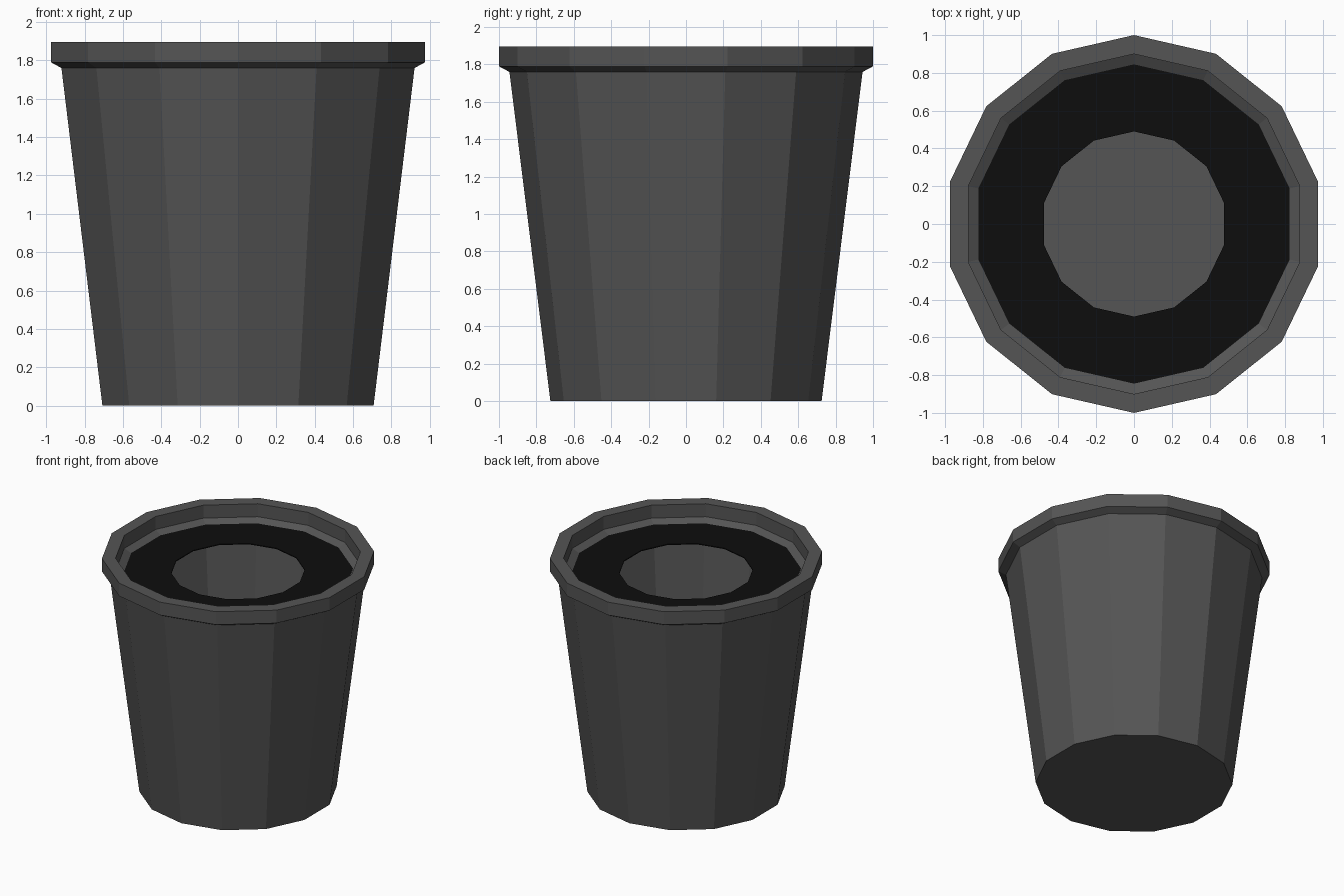
import bpy, bmesh
from math import sin, cos, tau

if "Cube" in bpy.data.objects:
    bpy.data.objects.remove(bpy.data.objects["Cube"])

SIDES = 14


def material(name, value):
    m = bpy.data.materials.new(name)
    m.diffuse_color = (value, value, value, 1)
    m.use_nodes = True
    m.node_tree.nodes["Principled BSDF"].inputs["Base Color"].default_value = m.diffuse_color
    return m


def lathe(name, profile, mat, closed=False, caps=()):
    """Spin (radius, z) points into a flat 14-sided solid, a corner on the y axis."""
    bm = bmesh.new()
    rings = [[bm.verts.new((r * sin(tau * i / SIDES), r * cos(tau * i / SIDES), z))
              for i in range(SIDES)] for r, z in profile]
    pairs = list(zip(rings, rings[1:]))
    if closed:
        pairs.append((rings[-1], rings[0]))
    for a, b in pairs:
        for i in range(SIDES):
            j = (i + 1) % SIDES
            bm.faces.new((a[i], a[j], b[j], b[i]))
    for c in caps:
        bm.faces.new(rings[c])
    bmesh.ops.recalc_face_normals(bm, faces=bm.faces)
    mesh = bpy.data.meshes.new(name)
    bm.to_mesh(mesh)
    bm.free()
    mesh.materials.append(mat)
    ob = bpy.data.objects.new(name, mesh)
    bpy.context.collection.objects.link(ob)
    return ob


plastic = material("dark_plastic", 0.09)
black = material("black", 0.004)

# Tapered bucket with thick wall and flared rim, outer floor to inner floor
lathe("bucket", [(0.725, 0), (0.944, 1.76), (1.0, 1.79), (1.0, 1.895),
                 (0.9, 1.895), (0.9, 1.79), (0.845, 1.76), (0.637, 0.1)],
      plastic, caps=(0, -1))

# Flat black collar inside the rim with a central opening
lathe("inner_collar", [(0.845, 1.762), (0.49, 1.762), (0.49, 1.755), (0.843, 1.755)],
      black, closed=True)
